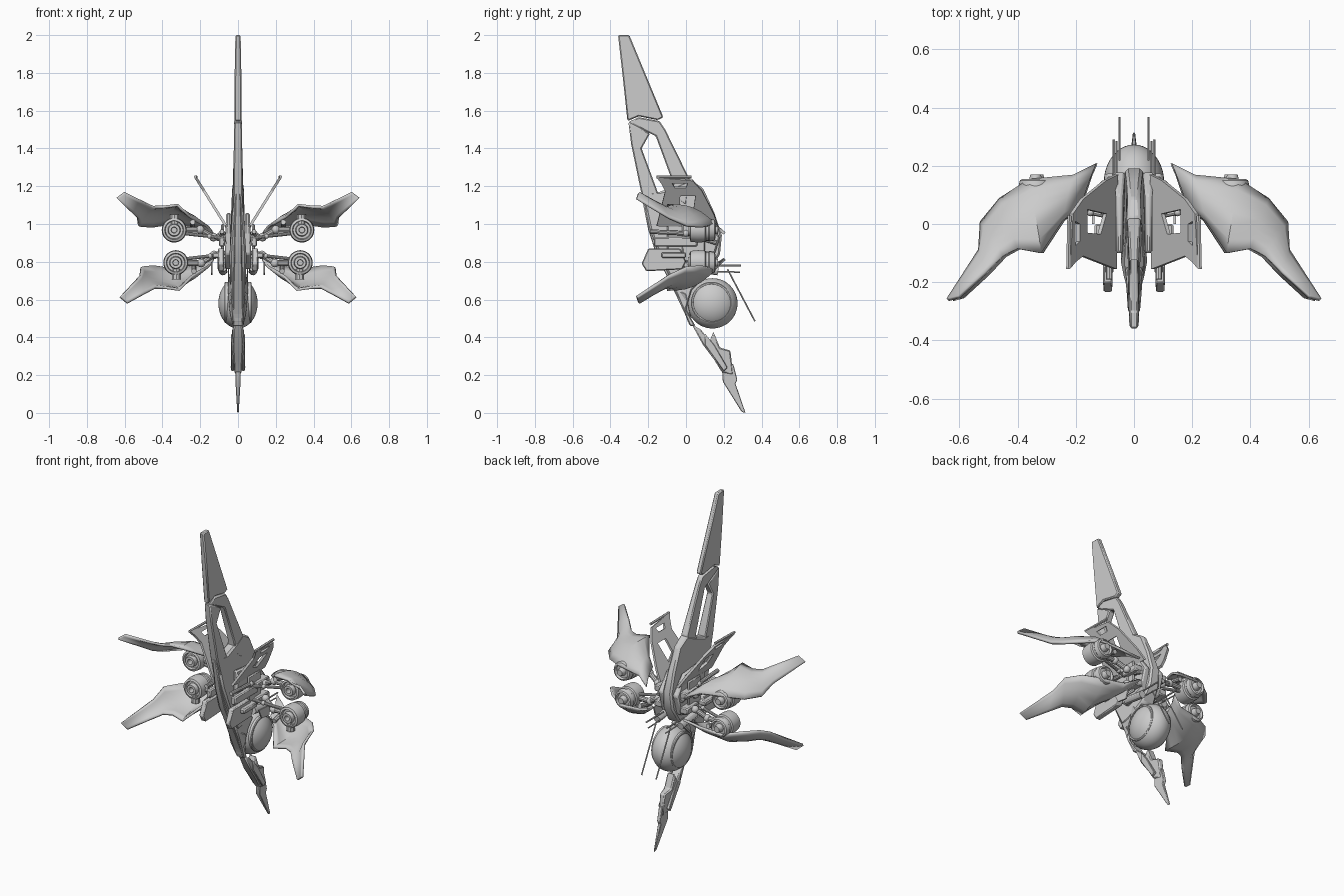
import bpy, bmesh, math
from mathutils import Vector, Matrix

if "Cube" in bpy.data.objects:
    bpy.data.objects.remove(bpy.data.objects["Cube"])

MID = 0.885   # height about which the upper and lower wings are mirrored


def finish(name, bm, mirror=False, bevel=0, smooth=30, thick=0):
    bmesh.ops.recalc_face_normals(bm, faces=bm.faces)
    me = bpy.data.meshes.new(name)
    bm.to_mesh(me)
    bm.free()
    ob = bpy.data.objects.new(name, me)
    bpy.context.collection.objects.link(ob)
    bpy.ops.object.select_all(action='DESELECT')
    ob.select_set(True)
    bpy.context.view_layer.objects.active = ob
    if smooth:
        bpy.ops.object.shade_smooth_by_angle(angle=math.radians(smooth))
    else:
        bpy.ops.object.shade_flat()
    if thick:
        m = ob.modifiers.new("Thickness", 'SOLIDIFY')
        m.thickness, m.offset = thick, 0
    if bevel:
        m = ob.modifiers.new("Bevel", 'BEVEL')
        m.width, m.segments, m.limit_method = bevel, 1, 'ANGLE'
    if mirror:
        ob.modifiers.new("Mirror", 'MIRROR')
    return ob


def slab(name, pts, bevel=0.006, x=0, mirror=False):
    """Side profile of (y, z, half width) points, extruded across x."""
    bm = bmesh.new()
    a = [bm.verts.new((x + w, y, z)) for y, z, w in pts]
    b = [bm.verts.new((x - w, y, z)) for y, z, w in pts]
    bm.faces.new(a)
    bm.faces.new(b[::-1])
    for i in range(len(pts)):
        j = (i + 1) % len(pts)
        bm.faces.new((a[i], b[i], b[j], a[j]))
    finish(name, bm, mirror, bevel)


def box(name, lo, hi, bevel=0.006, mirror=True):
    x = (lo[0] + hi[0]) / 2
    w = (hi[0] - lo[0]) / 2
    slab(name, [(lo[1], lo[2], w), (hi[1], lo[2], w), (hi[1], hi[2], w), (lo[1], hi[2], w)],
         bevel, x, mirror)


def rod(name, pts, r, segs=10, mirror=True):
    """Straight tubes between successive points, with ball joints at inner points."""
    bm = bmesh.new()
    for p, q in zip(pts, pts[1:]):
        p, q = Vector(p), Vector(q)
        d = q - p
        mat = Matrix.Translation((p + q) / 2) @ d.to_track_quat('Z', 'Y').to_matrix().to_4x4()
        bmesh.ops.create_cone(bm, cap_ends=True, segments=segs, radius1=r, radius2=r,
                              depth=d.length, matrix=mat)
    for p in pts[1:-1]:
        bmesh.ops.create_uvsphere(bm, u_segments=12, v_segments=8, radius=r * 1.5,
                                  matrix=Matrix.Translation(p))
    finish(name, bm, mirror)


def lathe(name, centre, profile, axis='Y', segs=32, mirror=True):
    """Rings of (offset along axis, radius) around an axis."""
    bm = bmesh.new()
    rings = []
    for t, r in profile:
        ring = []
        for i in range(segs):
            a = 2 * math.pi * i / segs
            c, s = r * math.cos(a), r * math.sin(a)
            v = (c, t, s) if axis == 'Y' else (t, c, s)
            ring.append(bm.verts.new(Vector(centre) + Vector(v)))
        rings.append(ring)
    for a, b in zip(rings, rings[1:]):
        for i in range(segs):
            j = (i + 1) % segs
            bm.faces.new((a[i], a[j], b[j], b[i]))
    bm.faces.new(rings[0])
    bm.faces.new(rings[-1])
    finish(name, bm, mirror)


# Tall blade: solid tip over an open two-strip frame
slab("upper_blade", [(-.36, 2, .014), (-.30, 2, .014), (-.12, 1.565, .016), (-.15, 1.55, .016),
                     (-.25, 1.57, .018), (-.31, 1.545, .018), (-.335, 1.78, .018)])
slab("blade_rear_strip", [(-.305, 1.54, .02), (-.25, 1.565, .02), (-.14, 1.545, .016), (-.11, 1.5, .016),
                          (.02, 1.235, .022), (.0, 1.1, .03), (-.07, 1.15, .03), (-.07, 1.22, .025),
                          (-.16, 1.465, .02), (-.19, 1.48, .02)])
slab("blade_front_strip", [(-.305, 1.54, .02), (-.19, 1.48, .02), (-.235, 1.40, .022), (-.15, 1.17, .03),
                           (-.12, 1.0, .03), (-.19, 1.0, .03), (-.24, 1.18, .025), (-.29, 1.42, .022)])

# Central hull, spine and nose shroud
slab("hull", [(-.235, 1.17, .022), (-.14, 1.17, .03), (-.06, 1.2, .03), (.02, 1.235, .025), (.09, 1.19, .02),
              (.15, 1.06, .025), (.19, .94, .03), (.18, .84, .035), (.12, .74, .045), (.0, .68, .045),
              (-.06, .67, .04), (-.14, .83, .045), (-.19, .97, .035)], 0.01)
slab("hull_cheek", [(-.1, 1.06, .012), (.1, 1.04, .012), (.18, .93, .02), (.14, .8, .02), (.0, .76, .02),
                    (-.1, .84, .02)], 0.008, 0.05, True)
slab("spine_ridge", [(-.24, 1.17, .012), (-.2, .97, .018), (-.155, .83, .02), (-.07, .66, .025), (.01, .49, .025),
                     (.03, .5, .025), (-.03, .68, .025), (-.1, .84, .02), (-.15, .98, .018)], 0.004)
slab("nose_shroud", [(-.11, .77, .035), (.04, .76, .04), (.08, .70, .05), (.03, .65, .052), (.0, .55, .045),
                     (.05, .46, .03), (.02, .46, .025), (-.045, .62, .035)])
slab("canopy_panel", [(-.045, .65, .03), (.0, .63, .055), (.02, .53, .045), (.03, .47, .02), (.01, .48, .02)], 0.004)

# Ball pod with side rims
bm = bmesh.new()
bmesh.ops.create_uvsphere(bm, u_segments=40, v_segments=24, radius=1,
                          matrix=Matrix.Translation((0, .14, .58)) @ Matrix.Diagonal((.104, .133, .133, 1)))
finish("ball_pod", bm)
lathe("ball_side_rim", (.062, .135, .585), [(-.01, .108), (.006, .109), (.01, .104), (.01, .097), (-.01, .095)], 'X')

# Lower blade in two pieces
slab("lower_blade", [(.03, .47, .022), (.09, .36, .028), (.15, .28, .024), (.19, .215, .02), (.25, .2, .014),
                     (.235, .33, .016), (.18, .345, .025), (.145, .43, .025), (.125, .38, .03), (.08, .44, .035)])
slab("lower_blade_tip", [(.19, .24, .014), (.195, .165, .014), (.295, .005, .004), (.315, 0, .004),
                         (.262, .155, .01), (.272, .175, .01), (.25, .26, .012)], 0.003)
slab("lower_blade_guard", [(.1, .42, .008), (.1, .36, .006), (.2, .22, .006), (.22, .24, .01), (.15, .36, .006)],
     0.003, 0.029, True)

# Slanted radiator panels with cut-outs
bm = bmesh.new()
loops = [[(.06, .17), (.10, .15), (.18, .085), (.215, .035), (.226, -.155), (.205, -.13), (.18, -.11), (.065, -.155)],
         [(.10, .035), (.165, .05), (.165, -.03), (.12, -.035)],
         [(.192, .0), (.207, .01), (.207, -.075), (.192, -.06)]]
edges = []
for loop in loops:
    vs = [bm.verts.new((x, y, 1.0 + (x - .07) * 1.6)) for x, y in loop]
    edges += [bm.edges.new((vs[i], vs[(i + 1) % len(vs)])) for i in range(len(vs))]
bmesh.ops.triangle_fill(bm, use_beauty=True, use_dissolve=False, edges=edges)
finish("radiator_panel", bm, True, smooth=0, thick=0.014)
rod("radiator_rim", [(.222, .03, 1.25), (.226, -.155, 1.25)], .008, 6)

# Wing stations: leading edge point, trailing edge point, bulge height
STATIONS = [((.19, .06, 1.0), (.13, .205, .95), .01), ((.25, .01, 1.035), (.21, .165, .985), .025),
            ((.32, -.10, 1.10), (.36, .15, 1.0), .03), ((.40, -.085, 1.09), (.46, .085, .985), .025),
            ((.45, -.11, 1.09), (.525, .005, .99), .015), ((.51, -.17, 1.12), (.53, -.09, 1.03), .008),
            ((.60, -.25, 1.165), (.64, -.26, 1.135), .0)]
for side, s, sx in (("upper", 1, 1), ("lower", -1.08, .975)):
    def fl(x, y, z):
        return (x * sx, y, MID + s * (z - MID))

    # Domed wing shell
    bm = bmesh.new()
    rows = []
    for f, b, h in STATIONS:
        f, b = Vector(f), Vector(b)
        row = []
        for k in range(7):
            t = k / 6
            p = f.lerp(b, t)
            bulge = h * math.sin(math.pi * t)
            row.append(bm.verts.new(fl(p.x, p.y + bulge * .4, p.z + bulge)))
        rows.append(row)
    for a, b in zip(rows, rows[1:]):
        for i in range(6):
            bm.faces.new((a[i], a[i + 1], b[i + 1], b[i]))
    finish(side + "_wing", bm, True, thick=0.014)

    # Ringed engine under the shell
    lathe(side + "_engine", fl(.338, .08, .968),
          [(-.03, .014), (-.07, .016), (-.07, .03), (-.045, .034), (-.045, .046), (-.06, .05), (-.055, .062), (-.02, .066),
           (.02, .064), (.025, .056), (.04, .056), (.045, .06), (.07, .054), (.075, .045), (.06, .04),
           (.06, .025), (.09, .018), (.09, .008)])
    # Jointed arm and braces
    rod(side + "_arm", [fl(.04, .08, .92), fl(.13, .09, .93), fl(.2, .07, .97), fl(.30, .07, .97)], .015)
    rod(side + "_arm_brace", [fl(.06, .02, .92), fl(.15, .04, .935), fl(.29, .07, .95)], .009)
    rod(side + "_engine_mount", [fl(.335, .05, 1.0), fl(.335, .05, 1.05)], .025)
    rod(side + "_vernier", [fl(.24, .02, 1.01), fl(.24, .12, .99)], .014)
    box(side + "_shoulder_block", (.06, .03, MID + s * .045 - .02), (.115, .15, MID + s * .045 + .02))

# Side equipment: gun pods, tanks and pipes
slab("gun_pod", [(-.235, .79, .014), (-.21, .75, .016), (-.02, .76, .018), (.0, .8, .018), (-.03, .87, .016),
                 (-.2, .87, .016)], 0.005, .09, True)
box("gun_pod_shelf", (.075, -.13, .82), (.135, .0, .85))
box("side_tank", (.07, -.17, .88), (.1, .06, .93))
box("side_plate", (.075, -.02, .8), (.09, .1, 1.0))
rod("side_pipe", [(.085, -.19, .96), (.085, .0, .95), (.08, .16, .9)], .012)
rod("hip_tank", [(.08, .03, .77), (.08, .17, .75)], .022, 12)
slab("hip_fin", [(.0, .8, .004), (.12, .79, .004), (.1, .73, .004), (.03, .74, .004)], 0, .14, True)

# Rear antennae and long whiskers
rod("rear_antenna", [(.07, .12, .78), (.07, .29, .78)], .005, 6)
rod("rear_antenna_low", [(.06, .12, .75), (.06, .285, .745)], .004, 6)
rod("whisker", [(.05, .22, .76), (.05, .365, .485)], .004, 6)
